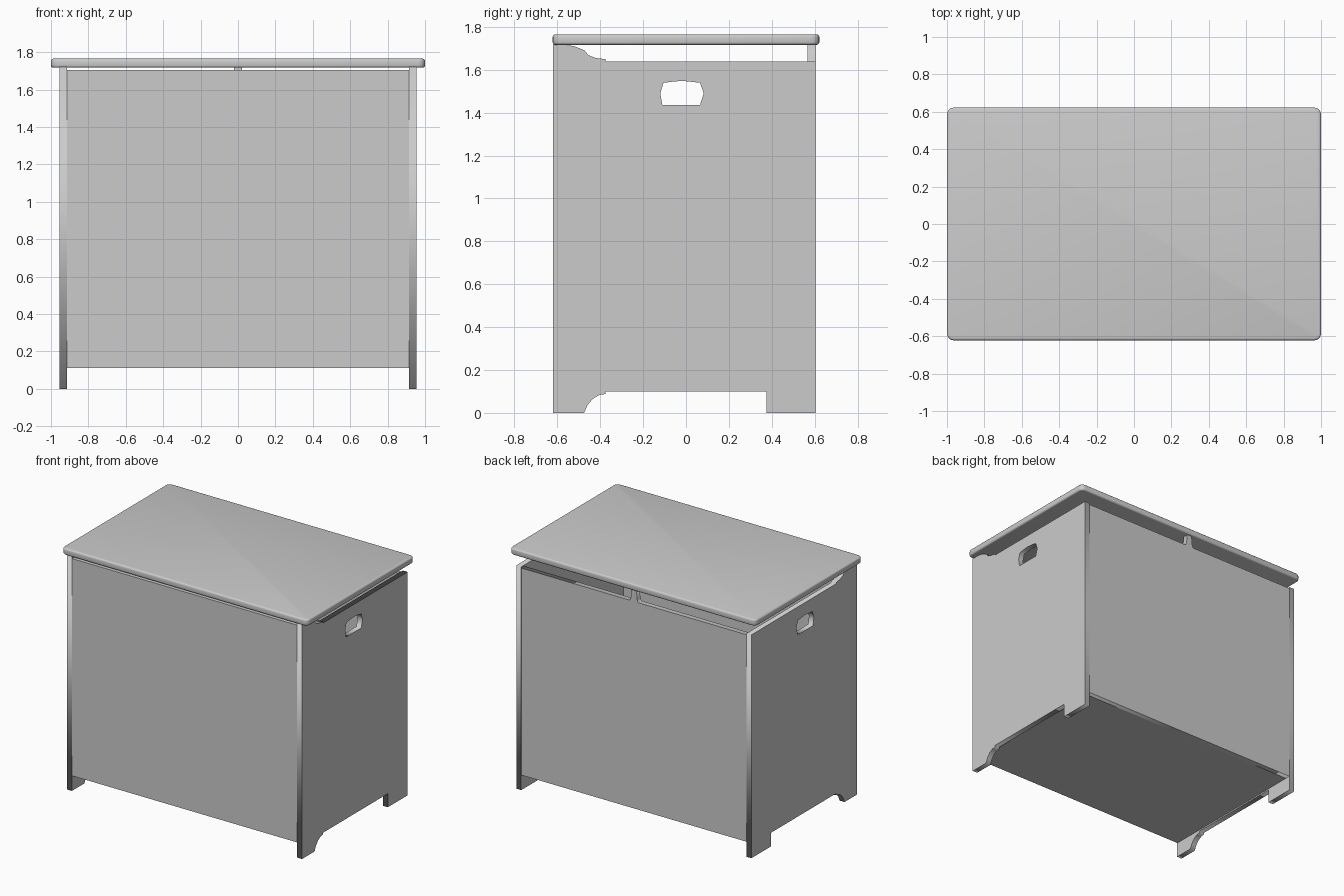
import bpy, bmesh
from math import radians

if "Cube" in bpy.data.objects:
    bpy.data.objects.remove(bpy.data.objects["Cube"])


def finish(name, bm):
    mesh = bpy.data.meshes.new(name)
    bm.to_mesh(mesh)
    bm.free()
    obj = bpy.data.objects.new(name, mesh)
    bpy.context.collection.objects.link(obj)
    return obj


def box_bm(lo, hi):
    bm = bmesh.new()
    bmesh.ops.create_cube(bm, size=1)
    for v in bm.verts:
        v.co = [(a + b) / 2 + c * (b - a) for a, b, c in zip(lo, hi, v.co)]
    return bm


def plate(name, outlines, thickness, location, rotation):
    """Flat board cut from outlines; inner outlines become holes."""
    curve = bpy.data.curves.new(name, 'CURVE')
    curve.dimensions = '2D'
    curve.fill_mode = 'BOTH'
    curve.extrude = thickness / 2
    for pts in outlines:
        spline = curve.splines.new('POLY')
        spline.points.add(len(pts) - 1)
        for p, (x, y) in zip(spline.points, pts):
            p.co = (x, y, 0, 1)
        spline.use_cyclic_u = True
    obj = bpy.data.objects.new(name, curve)
    bpy.context.collection.objects.link(obj)
    obj.location, obj.rotation_euler = location, rotation
    bpy.ops.object.select_all(action='DESELECT')
    obj.select_set(True)
    bpy.context.view_layer.objects.active = obj
    bpy.ops.object.convert(target='MESH')
    return bpy.context.object


# Side panels with scrolled front foot, square back foot and hand hole
side = [(-0.62, 0), (-0.475, 0), (-0.46, 0.035), (-0.435, 0.065), (-0.405, 0.083),
        (-0.375, 0.088), (-0.375, 0.1), (0.375, 0.1), (0.375, 0), (0.605, 0),
        (0.605, 1.64), (-0.375, 1.64), (-0.375, 1.65), (-0.42, 1.655), (-0.455, 1.668),
        (-0.475, 1.692), (-0.52, 1.71), (-0.57, 1.718), (-0.62, 1.72)]
hole = [(-0.12, 1.49), (-0.105, 1.54), (-0.02, 1.549), (0.065, 1.54),
        (0.083, 1.49), (0.065, 1.435), (-0.11, 1.435)]
for label, x in (("left", -0.935), ("right", 0.935)):
    plate(label + "_side_panel", [side, hole], 0.04, (x, 0, 0),
          (radians(90), 0, radians(90)))

# Front panel and floor
finish("front_panel", box_bm((-0.915, -0.618, 0.11), (0.915, -0.58, 1.705)))
finish("floor_panel", box_bm((-0.915, -0.58, 0.11), (0.915, 0.567, 0.15)))

# Back panel with the flared centre tab that carries the lid
back = [(-0.915, 0.11), (0.915, 0.11), (0.915, 1.63), (0.035, 1.63), (0.026, 1.65),
        (0.02, 1.72), (-0.02, 1.72), (-0.026, 1.65), (-0.035, 1.63), (-0.915, 1.63)]
plate("back_panel", [back], 0.038, (0, 0.585, 0), (radians(90), 0, 0))

# Lid with rounded corners and eased edges
bm = box_bm((-1, -0.622, 1.717), (1, 0.622, 1.765))
upright = [e for e in bm.edges if abs(e.verts[0].co.z - e.verts[1].co.z) > 0.01]
bmesh.ops.bevel(bm, geom=upright, offset=0.035, segments=4, profile=0.5, affect='EDGES')
rims = [e for e in bm.edges if abs(e.verts[0].co.z - e.verts[1].co.z) < 0.001]
bmesh.ops.bevel(bm, geom=rims, offset=0.012, segments=3, profile=0.5, affect='EDGES')
lid = finish("lid", bm)
bpy.ops.object.select_all(action='DESELECT')
lid.select_set(True)
bpy.context.view_layer.objects.active = lid
bpy.ops.object.shade_smooth_by_angle(angle=radians(35))
